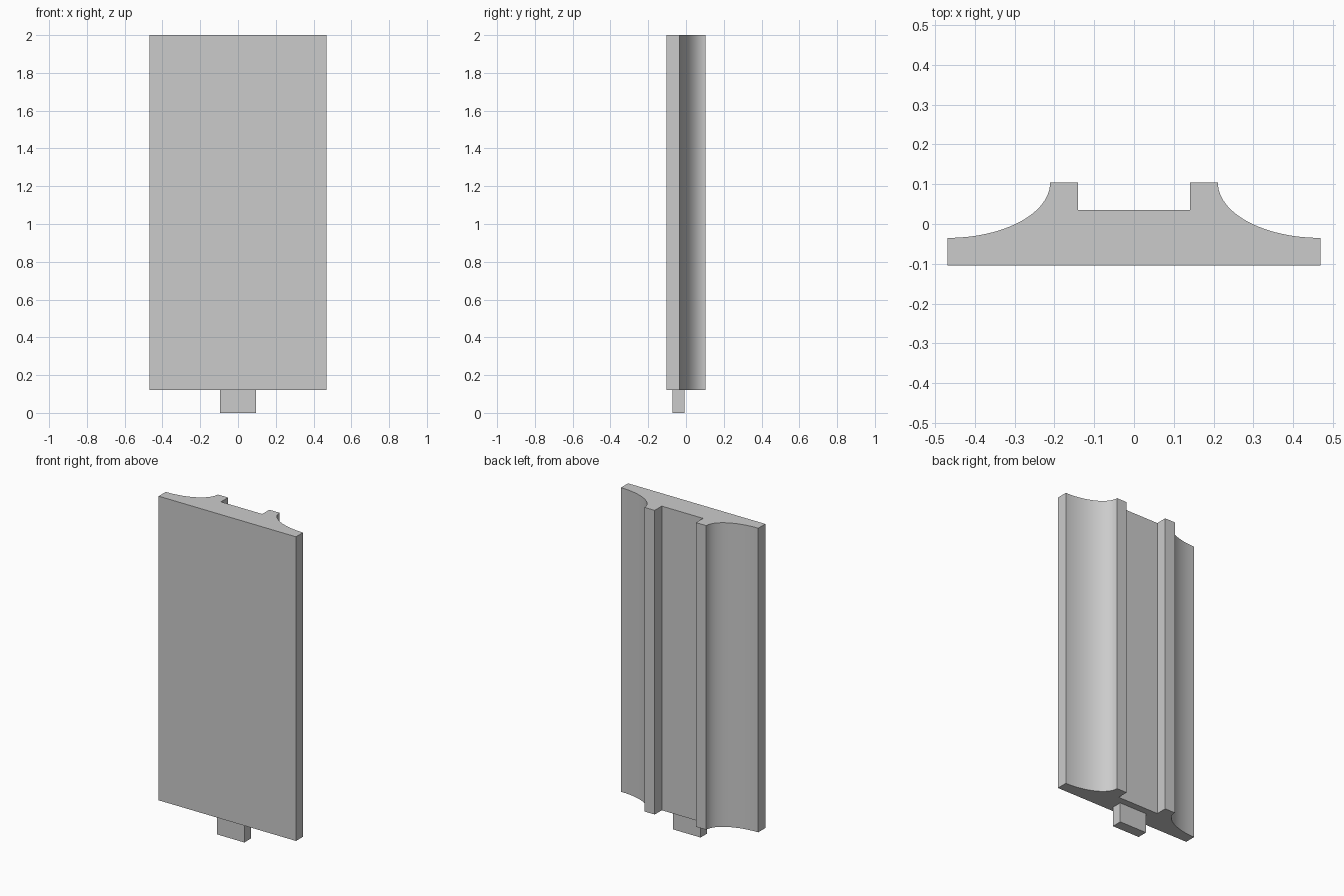
import bpy, bmesh
from math import sin, cos, pi

cube = bpy.data.objects.get("Cube")
if cube:
    bpy.data.objects.remove(cube, do_unlink=True)

grey = bpy.data.materials.new("plain grey")
grey.use_nodes = True
colour = (0.6, 0.6, 0.6, 1)
grey.diffuse_color = colour
grey.node_tree.nodes["Principled BSDF"].inputs["Base Color"].default_value = colour


def extrude_profile(name, points, bottom, top):
    """Extrude a counter-clockwise outline in x, y from bottom to top."""
    bm = bmesh.new()
    face = bm.faces.new([bm.verts.new((x, y, bottom)) for x, y in points])
    moved = bmesh.ops.extrude_face_region(bm, geom=[face])["geom"]
    verts = [v for v in moved if isinstance(v, bmesh.types.BMVert)]
    bmesh.ops.translate(bm, verts=verts, vec=(0, 0, top - bottom))
    bmesh.ops.recalc_face_normals(bm, faces=bm.faces)
    mesh = bpy.data.meshes.new(name)
    bm.to_mesh(mesh)
    bm.free()
    mesh.materials.append(grey)
    obj = bpy.data.objects.new(name, mesh)
    bpy.context.collection.objects.link(obj)
    return obj


# Panel: flat front, hollow curved flanks, two ribs with a channel between
half, front, back, edge = 0.469, -0.104, 0.104, -0.035
rib_out, rib_in, channel = 0.211, 0.141, 0.035
steps = 24
side = [(half, front)]
for i in range(steps + 1):
    a = pi / 2 * i / steps
    side.append((half - (half - rib_out) * sin(a), back - (back - edge) * cos(a)))
side += [(rib_in, back), (rib_in, channel)]
outline = side + [(-x, y) for x, y in reversed(side)]
panel = extrude_profile("panel", outline, 0.122, 2.0)

bpy.ops.object.select_all(action="DESELECT")
panel.select_set(True)
bpy.context.view_layer.objects.active = panel
bpy.ops.object.shade_smooth_by_angle(angle=pi / 6)

# Tab under the panel
w, y0, y1 = 0.094, -0.072, -0.008
extrude_profile("bottom_tab", [(-w, y0), (w, y0), (w, y1), (-w, y1)], 0.0, 0.122)
